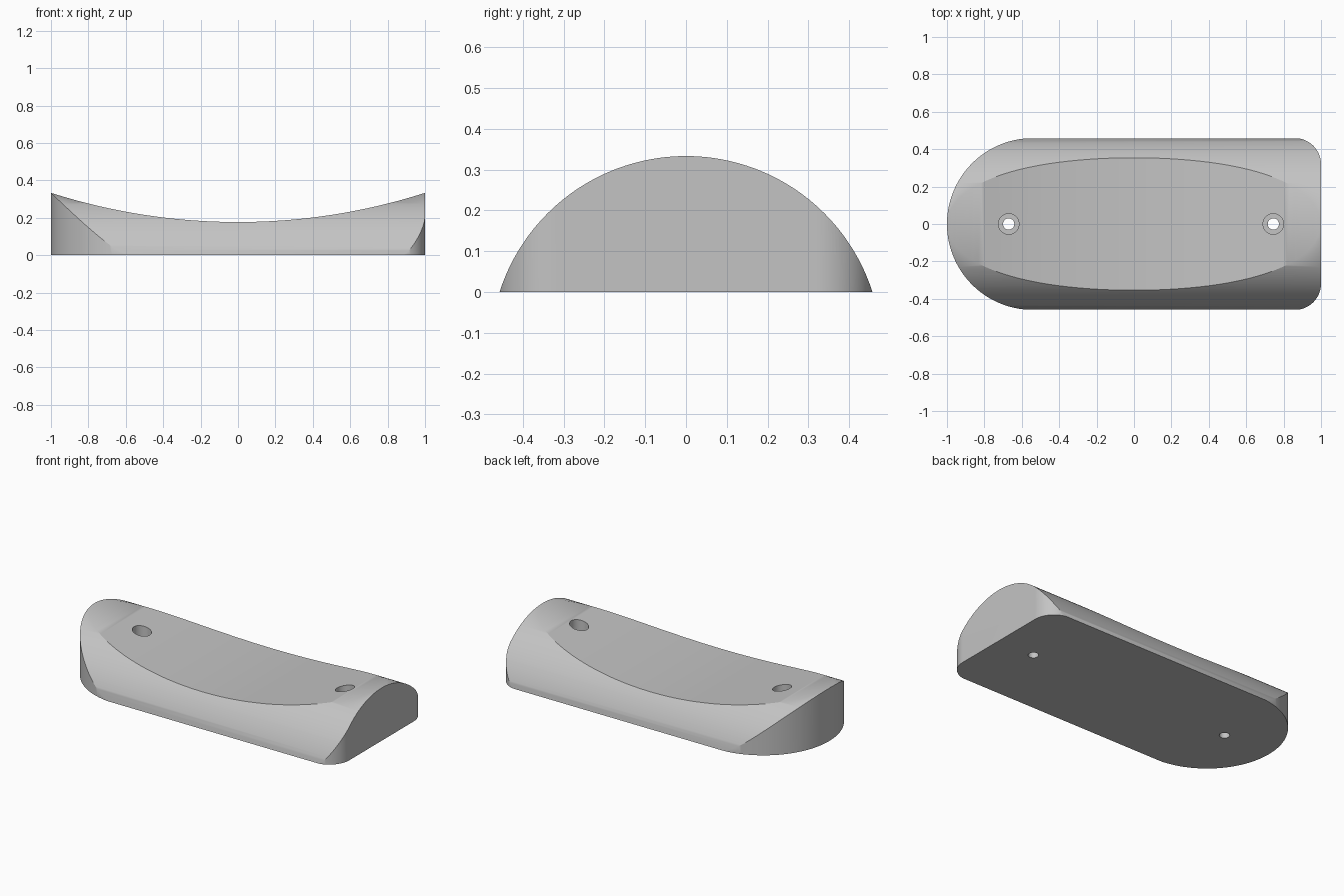
import bpy, bmesh
from math import sin, cos, pi, asin, sqrt
from mathutils import Vector

if "Cube" in bpy.data.objects:
    bpy.data.objects.remove(bpy.data.objects["Cube"], do_unlink=True)

HALF_WIDTH = 0.457
HEIGHT = 0.333
WAIST = 0.177          # height of the hollow at its lowest point


def arc(cx, cy, r, start, end, steps):
    """Points along a circular arc."""
    angles = [start + (end - start) * i / steps for i in range(steps + 1)]
    return [(cx + r * cos(a), cy + r * sin(a)) for a in angles]


def prism(name, points, place, sweep):
    """Extrude a closed outline; place maps a 2D point to 3D."""
    bm = bmesh.new()
    face = bm.faces.new([bm.verts.new(place(u, v)) for u, v in points])
    moved = bmesh.ops.extrude_face_region(bm, geom=[face])["geom"]
    verts = [g for g in moved if isinstance(g, bmesh.types.BMVert)]
    bmesh.ops.translate(bm, verts=verts, vec=Vector(sweep))
    bmesh.ops.recalc_face_normals(bm, faces=bm.faces[:])
    mesh = bpy.data.meshes.new(name)
    bm.to_mesh(mesh)
    bm.free()
    obj = bpy.data.objects.new(name, mesh)
    bpy.context.collection.objects.link(obj)
    return obj


def combine(target, tool, operation):
    """Apply a boolean and discard the helper."""
    tool.hide_render = True
    mod = target.modifiers.new("shape", 'BOOLEAN')
    mod.operation = operation
    mod.solver = 'EXACT'
    mod.object = tool
    bpy.context.view_layer.objects.active = target
    bpy.ops.object.modifier_apply(modifier=mod.name)
    bpy.data.objects.remove(tool, do_unlink=True)


# Domed bar running along x
radius = (HALF_WIDTH ** 2 + HEIGHT ** 2) / (2 * HEIGHT)
centre = HEIGHT - radius
base = asin(-centre / radius)
body = prism("handle_body", arc(0, centre, radius, base, pi - base, 96),
             lambda u, v: (-1.2, u, v), (2.4, 0, 0))

# Plan outline: full round at one end, small rounded corners at the other
side, corner = HALF_WIDTH + 0.002, 0.14
plan = arc(side - 1, 0, side, pi / 2, 3 * pi / 2, 96)
plan += arc(1 - corner, corner - side, corner, -pi / 2, 0, 24)
plan += arc(1 - corner, side - corner, corner, 0, pi / 2, 24)
combine(body, prism("plan_cutter", plan, lambda u, v: (u, v, -0.1), (0, 0, 0.8)),
        'INTERSECT')

# Long concave hollow across the top
sag = HEIGHT - WAIST
hollow_r = (1 + sag ** 2) / (2 * sag)
spread = asin(1.1 / hollow_r)
hollow = arc(0, WAIST + hollow_r, hollow_r, -pi / 2 - spread, -pi / 2 + spread, 72)
hollow += [(1.1, 0.9), (-1.1, 0.9)]
combine(body, prism("hollow_cutter", hollow, lambda u, v: (u, -0.7, v), (0, 1.4, 0)),
        'DIFFERENCE')

# Counterbored screw holes
for x in (-0.67, 0.745):
    for r, bottom in ((0.055, 0.1), (0.03, -0.1)):
        ring = arc(x, 0, r, 0, 2 * pi, 40)[:-1]
        cutter = prism("hole_cutter", ring, lambda u, v: (u, v, bottom), (0, 0, 0.8))
        combine(body, cutter, 'DIFFERENCE')

# Plain grey finish
grey = bpy.data.materials.new("plain_grey")
grey.use_nodes = True
colour = (0.55, 0.55, 0.55, 1)
grey.diffuse_color = colour
grey.node_tree.nodes["Principled BSDF"].inputs["Base Color"].default_value = colour
body.data.materials.clear()
body.data.materials.append(grey)

bpy.ops.object.select_all(action='DESELECT')
body.select_set(True)
bpy.context.view_layer.objects.active = body
bpy.ops.object.shade_smooth_by_angle(angle=pi / 6)
